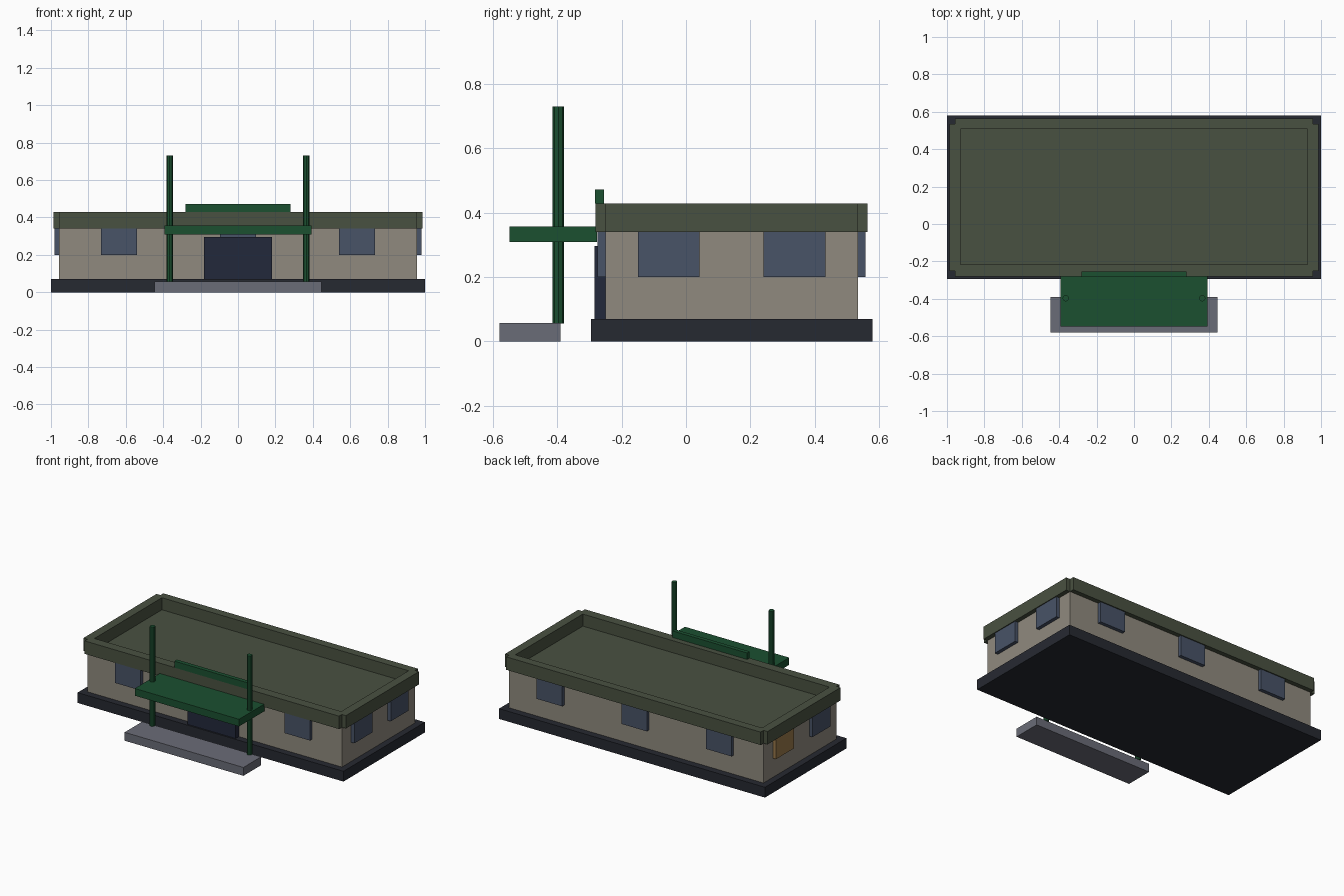
import bpy

if "Cube" in bpy.data.objects:
    bpy.data.objects.remove(bpy.data.objects["Cube"])


def material(name, hex_code):
    # sRGB hex to linear viewport colour
    rgb = [int(hex_code[i:i + 2], 16) / 255 for i in (0, 2, 4)]
    m = bpy.data.materials.new(name)
    m.diffuse_color = [c / 12.92 if c < 0.04 else ((c + 0.055) / 1.055) ** 2.4 for c in rgb] + [1]
    m.use_nodes = True
    m.node_tree.nodes["Principled BSDF"].inputs["Base Color"].default_value = m.diffuse_color
    return m


def box(name, x, y, z, mat):
    """Box from (min, max) ranges on each axis."""
    bpy.ops.mesh.primitive_cube_add(size=1, location=[(a + b) / 2 for a, b in (x, y, z)])
    ob = bpy.context.object
    ob.name = name
    ob.scale = [b - a for a, b in (x, y, z)]
    bpy.ops.object.transform_apply(location=False, rotation=False, scale=True)
    ob.data.materials.append(mat)
    return ob


stone = material("dark_stone", "262931")
plaster = material("plaster", "908a7e")
olive = material("olive_roof", "495141")
glass = material("window_glass", "485367")
lit = material("lit_glass", "98784a")
door_mat = material("door_navy", "22283b")
green = material("green_paint", "1b5030")
concrete = material("concrete", "6a6c77")

# Main body
WX, Y0, Y1 = 0.957, -0.25, 0.534
box("foundation", (-1, 1), (-0.295, 0.58), (0, 0.07), stone)
box("walls", (-WX, WX), (Y0, Y1), (0.07, 0.34), plaster)
box("roof_deck", (-WX, WX), (Y0, Y1), (0.34, 0.346), olive)

# Parapet bars, leaving small notches at the outer corners
PZ = (0.34, 0.428)
box("parapet_front", (-WX, WX), (-0.281, -0.217), PZ, olive)
box("parapet_back", (-WX, WX), (0.508, 0.565), PZ, olive)
box("parapet_right", (0.928, 0.987), (Y0, Y1), PZ, olive)
box("parapet_left", (-0.987, -0.928), (Y0, Y1), PZ, olive)

# Windows: three on the front and back, two on each side
WZ = (0.2, 0.34)
for i, cx in enumerate((-0.637, 0, 0.637)):
    span = (cx - 0.096, cx + 0.096)
    box(f"front_window_{i}", span, (-0.275, Y0 + 0.01), WZ, glass)
    box(f"back_window_{i}", span, (Y1 - 0.01, 0.558), WZ, glass)
for i, cy in enumerate((-0.054, 0.337)):
    span = (cy - 0.096, cy + 0.096)
    box(f"right_window_{i}", (WX - 0.01, 0.981), span, WZ, glass)
    box(f"left_window_{i}", (-0.981, -WX + 0.01), span, WZ, lit if i else glass)

# Entrance: door, canopy, sign board and step
box("door", (-0.182, 0.182), (-0.285, Y0 + 0.01), (0.07, 0.296), door_mat)
box("canopy", (-0.392, 0.392), (-0.549, -0.276), (0.309, 0.358), green)
box("sign_board", (-0.281, 0.281), (-0.283, -0.255), (0.428, 0.472), green)
box("step", (-0.447, 0.447), (-0.58, -0.39), (0, 0.057), concrete)

# Canopy posts
for side, sx in (("left", -1), ("right", 1)):
    bpy.ops.mesh.primitive_cylinder_add(vertices=8, radius=0.0175, depth=0.675,
                                        location=(sx * 0.365, -0.397, 0.3935))
    post = bpy.context.object
    post.name = f"canopy_post_{side}"
    post.data.materials.append(green)
